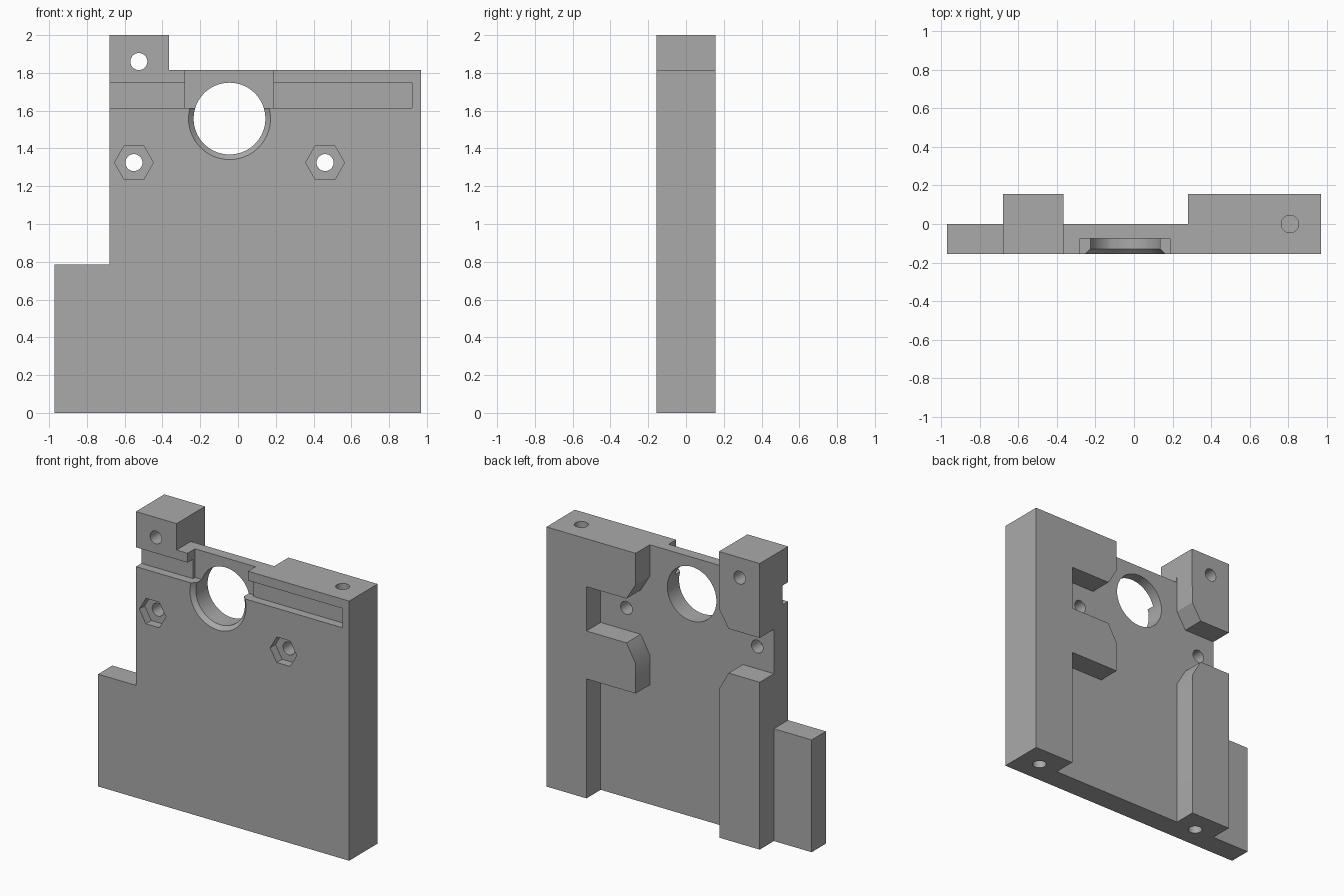
import bpy, bmesh, math
from mathutils import Matrix

cube = bpy.data.objects.get("Cube")
if cube:
    bpy.data.objects.remove(cube, do_unlink=True)

grey = bpy.data.materials.new("plain grey")
grey.use_nodes = True
colour = (0.4, 0.4, 0.4, 1)
grey.diffuse_color = colour
grey.node_tree.nodes["Principled BSDF"].inputs["Base Color"].default_value = colour

FRONT, MID, BACK = -0.157, 0.0, 0.157
AXIS = -0.045          # mirror line of the rear guides
BOLT_Z, BOLT_R = 1.325, 0.045


def finish(name, bm):
    bmesh.ops.recalc_face_normals(bm, faces=bm.faces)
    mesh = bpy.data.meshes.new(name)
    bm.to_mesh(mesh)
    bm.free()
    mesh.materials.append(grey)
    obj = bpy.data.objects.new(name, mesh)
    bpy.context.collection.objects.link(obj)
    return obj


def prism(name, outline, y0, y1):
    """Extrude an x-z outline along y."""
    bm = bmesh.new()
    face = bm.faces.new([bm.verts.new((x, y0, z)) for x, z in outline])
    new = bmesh.ops.extrude_face_region(bm, geom=[face])["geom"]
    bmesh.ops.translate(bm, vec=(0, y1 - y0, 0),
                        verts=[v for v in new if isinstance(v, bmesh.types.BMVert)])
    return finish(name, bm)


def box(x0, x1, z0, z1):
    return [(x0, z0), (x1, z0), (x1, z1), (x0, z1)]


def ring(x, z, r, n):
    return [(x + r * math.cos(math.tau * i / n), z + r * math.sin(math.tau * i / n))
            for i in range(n)]


def combine(tool, operation):
    mod = body.modifiers.new(tool.name, 'BOOLEAN')
    mod.operation, mod.solver, mod.object = operation, 'EXACT', tool
    bpy.context.view_layer.objects.active = body
    bpy.ops.object.modifier_apply(modifier=mod.name)
    bpy.data.objects.remove(tool, do_unlink=True)


# Front plate with side step and corner tab
body = prism("mounting_plate", [
    (-0.972, 0), (0.97, 0), (0.97, 1.815), (-0.365, 1.815), (-0.365, 2),
    (-0.68, 2), (-0.68, 0.785), (-0.972, 0.785)], FRONT, MID)

# Rear guide on the left: full-height rail with two chamfered teeth
combine(prism("left_rail", [
    (0.66, 0), (0.97, 0), (0.97, 1.815), (0.28, 1.815), (0.28, 1.595),
    (0.35, 1.48), (0.66, 1.48), (0.66, 1.17), (0.35, 1.17), (0.28, 1.045),
    (0.28, 0.835), (0.66, 0.835)], MID, BACK), 'UNION')

# Rear guides on the right, above and below the bolt gap
IN, CH, OUT = -0.368, 2 * AXIS - 0.35, -0.68
combine(prism("right_upper_block", [
    (OUT, 1.48), (CH, 1.48), (IN, 1.595), (-0.365, 2), (OUT, 2)], MID, BACK), 'UNION')
combine(prism("right_lower_rail", [
    (OUT, 0), (IN, 0), (IN, 1.045), (CH, 1.17), (OUT, 1.17)], MID, BACK), 'UNION')

# Front slot and central recess
combine(prism("slot", box(-0.8, 0.92, 1.615, 1.75), -0.3, FRONT + 0.06), 'DIFFERENCE')
combine(prism("recess", box(-0.28, 0.187, 1.615, 1.9), -0.3, FRONT + 0.082), 'DIFFERENCE')

# Large bore with a countersunk front rim
combine(prism("bore", ring(AXIS, 1.558, 0.19, 64), -0.3, 0.3), 'DIFFERENCE')
bm = bmesh.new()
bmesh.ops.create_cone(bm, cap_ends=True, segments=64, radius1=0.244, radius2=0.19, depth=0.054,
                      matrix=Matrix.Translation((AXIS, FRONT, 1.558))
                      @ Matrix.Rotation(-math.pi / 2, 4, 'X'))
combine(finish("countersink", bm), 'DIFFERENCE')

# Bolt holes with hexagonal nut pockets, and the tab hole
for side in (-1, 1):
    x = AXIS + side * 0.506
    combine(prism("nut_pocket", ring(x, BOLT_Z, 0.103, 6), -0.3, FRONT + 0.06), 'DIFFERENCE')
    combine(prism("bolt_hole", ring(x, BOLT_Z, BOLT_R, 32), -0.3, 0.3), 'DIFFERENCE')
combine(prism("tab_hole", ring(-0.525, 1.86, BOLT_R, 32), -0.3, 0.3), 'DIFFERENCE')

# Blind holes in the top and bottom edges
for x, z in ((0.81, 1.815), (0.81, 0), (-0.523, 0)):
    bm = bmesh.new()
    bmesh.ops.create_cone(bm, cap_ends=True, segments=32, radius1=BOLT_R, radius2=BOLT_R,
                          depth=0.8, matrix=Matrix.Translation((x, 0, z)))
    combine(finish("edge_hole", bm), 'DIFFERENCE')

# Smooth bores, sharp edges
bpy.ops.object.select_all(action='DESELECT')
body.select_set(True)
bpy.context.view_layer.objects.active = body
bpy.ops.object.shade_smooth_by_angle(angle=math.radians(30))
